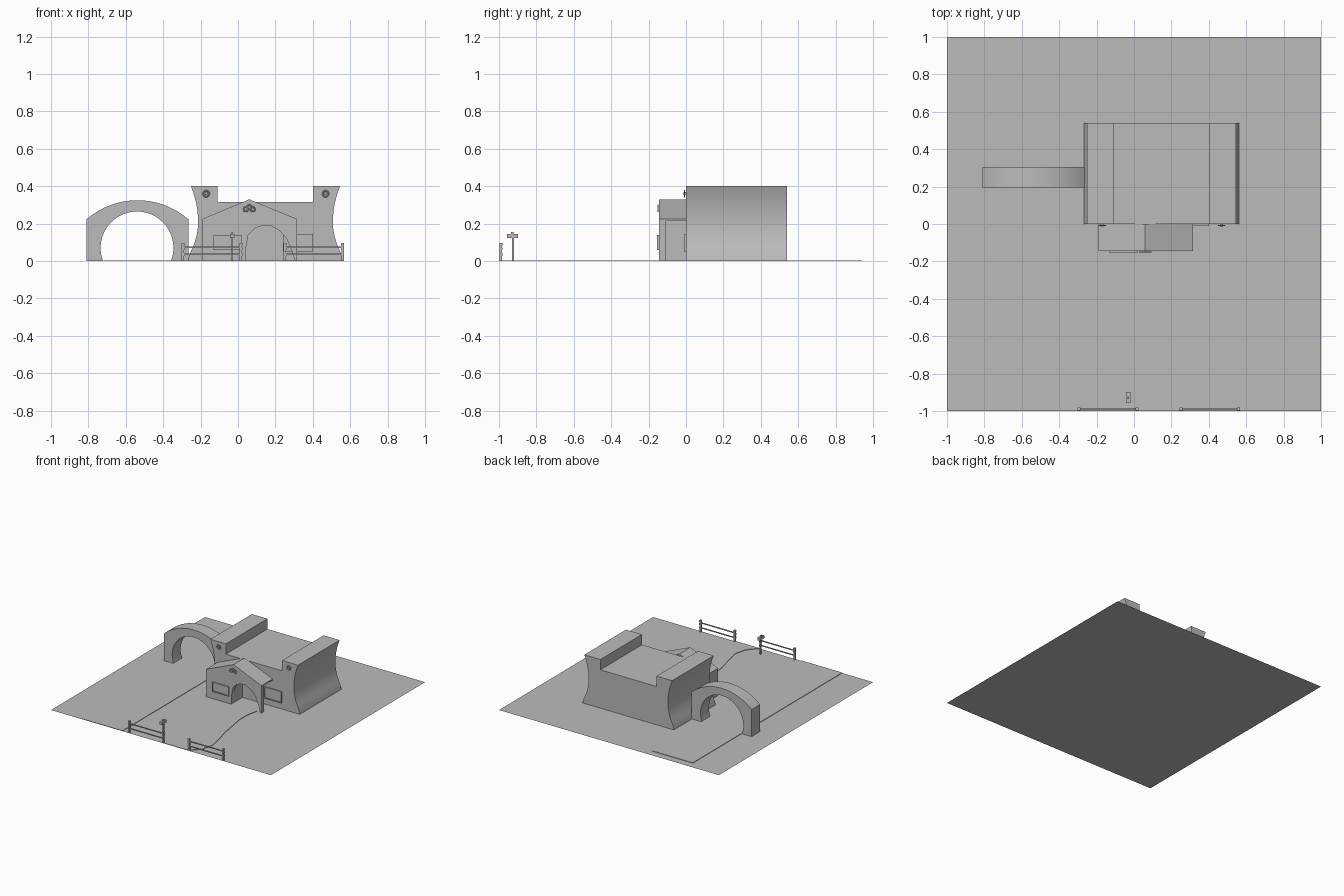
import bpy, bmesh, math
from mathutils import Vector

cube = bpy.data.objects.get("Cube")
if cube:
    bpy.data.objects.remove(cube, do_unlink=True)

grey = bpy.data.materials.new("plain_grey")
grey.use_nodes = True
GREY = (0.5, 0.5, 0.5, 1)
grey.diffuse_color = GREY
grey.node_tree.nodes["Principled BSDF"].inputs["Base Color"].default_value = GREY


def finish(name, bm):
    bmesh.ops.recalc_face_normals(bm, faces=bm.faces)
    mesh = bpy.data.meshes.new(name)
    bm.to_mesh(mesh)
    bm.free()
    mesh.materials.append(grey)
    obj = bpy.data.objects.new(name, mesh)
    bpy.context.collection.objects.link(obj)
    return obj


def extrude(name, outline, start, depth):
    """Fill a closed outline of 3D points and push it along depth."""
    bm = bmesh.new()
    face = bm.faces.new([bm.verts.new(p) for p in outline])
    new = bmesh.ops.extrude_face_region(bm, geom=[face])["geom"]
    moved = [v for v in new if isinstance(v, bmesh.types.BMVert)]
    bmesh.ops.translate(bm, verts=moved, vec=depth)
    bmesh.ops.translate(bm, verts=bm.verts, vec=start)
    return finish(name, bm)


def slab_xz(name, pts, y0, y1):
    return extrude(name, [(x, 0, z) for x, z in pts], (0, y0, 0), (0, y1 - y0, 0))


def slab_xy(name, pts, z0, z1):
    return extrude(name, [(x, y, 0) for x, y in pts], (0, 0, z0), (0, 0, z1 - z0))


def box(name, x0, x1, y0, y1, z0, z1):
    return slab_xy(name, [(x0, y0), (x1, y0), (x1, y1), (x0, y1)], z0, z1)


def arc(cx, cz, r, a0, a1, n):
    angles = [math.radians(a0 + (a1 - a0) * i / n) for i in range(n + 1)]
    return [(cx + r * math.cos(a), cz + r * math.sin(a)) for a in angles]


def smooth(obj):
    bpy.ops.object.select_all(action='DESELECT')
    obj.select_set(True)
    bpy.context.view_layer.objects.active = obj
    bpy.ops.object.shade_smooth_by_angle(angle=math.radians(30))


def ring(name, x, y, z, r, tube):
    bpy.ops.mesh.primitive_torus_add(major_radius=r, minor_radius=tube, major_segments=16,
                                     minor_segments=6, location=(x, y, z),
                                     rotation=(math.pi / 2, 0, 0))
    obj = bpy.context.object
    obj.name = name
    obj.data.materials.append(grey)
    smooth(obj)


def frame(name, x0, x1, y, z0, z1):
    """Window: a thin pane with four border bars."""
    w = 0.008
    box(name + "_pane", x0, x1, y - 0.004, y, z0, z1)
    for label, a, b, c, d in (("bottom", x0, x1, z0, z0 + w), ("top", x0, x1, z1 - w, z1),
                              ("right", x0, x0 + w, z0, z1), ("left", x1 - w, x1, z0, z1)):
        box(name + "_" + label, a, b, y - 0.01, y, c, d)


# Lawn: one flat sheet
bm = bmesh.new()
bmesh.ops.create_grid(bm, x_segments=1, y_segments=1, size=1)
finish("lawn", bm)

# Driveway and winding footpath
box("driveway", -0.72, -0.35, -1, 0.94, 0, 0.004)
bends = [(0.03, -1), (0.1, -0.92), (0.125, -0.82), (0.1, -0.7), (0.07, -0.58),
         (0.05, -0.46), (0.03, -0.34), (0.03, -0.24), (0.05, -0.14)]
bm = bmesh.new()
rows = [[bm.verts.new((x + dx, y, 0.004)) for dx in (0, 0.22)] for x, y in bends]
for a, b in zip(rows, rows[1:]):
    bm.faces.new((a[0], a[1], b[1], b[0]))
rim = bmesh.ops.extrude_face_region(bm, geom=bm.faces[:])["geom"]
bmesh.ops.translate(bm, verts=[v for v in rim if isinstance(v, bmesh.types.BMVert)],
                    vec=(0, 0, -0.004))
finish("footpath", bm)

# Main house: waisted side walls, raised blocks at both ends of the roof
mid, steps = 0.147, 12


def waist(z):
    top, low, neck = 0.399, 0.415, 0.36
    t = (z - 0.21) / 0.19
    end = top if t > 0 else low
    return neck + (end - neck) * t * t if abs(t) < 1 else end


heights = [0.4 * i / steps for i in range(steps + 1)]
right_side = [(mid - waist(z), z) for z in reversed(heights)]
left_side = [(mid + waist(z), z) for z in heights]
house = slab_xz("house_body", right_side + left_side +
                [(0.4, 0.4), (0.4, 0.315), (-0.11, 0.315), (-0.11, 0.4)], 0, 0.54)
smooth(house)

# Porch: gabled front wall with a free-form doorway
front = [(-0.19, 0), (0.04, 0), (0.042, 0.07), (0.055, 0.14), (0.09, 0.175), (0.13, 0.19),
         (0.17, 0.19), (0.22, 0.165), (0.26, 0.12), (0.285, 0.06), (0.305, 0),
         (0.315, 0), (0.315, 0.225), (0.06, 0.33), (-0.19, 0.225)]
slab_xz("porch_front", front, -0.145, -0.11)
slab_xz("porch_room", [(-0.19, 0), (0.04, 0), (0.04, 0.215), (0.315, 0.215),
                       (0.315, 0.225), (0.06, 0.33), (-0.19, 0.225)], -0.11, 0)

# Windows
frame("porch_window", -0.13, 0.02, -0.145, 0.06, 0.14)
frame("house_window", 0.24, 0.4, 0, 0.05, 0.145)

# Round ornaments on the gable and the two end blocks
for x, z in ((0.042, 0.277), (0.078, 0.277), (0.06, 0.288)):
    ring("gable_ring", x, -0.15, z, 0.012, 0.004)
for x in (-0.17, 0.468):
    ring("wall_lamp_rim", x, -0.008, 0.36, 0.016, 0.004)
    slab_xz("wall_lamp", arc(x, 0.36, 0.008, 0, 337.5, 15), -0.014, 0)

# Arch over the driveway
inner = arc(-0.54, 0.07, 0.195, 201, -21, 28)
outer = arc(-0.5375, -0.09, 0.415, 49, 131, 16)
arch = slab_xz("drive_arch", [(-0.81, 0)] + [(x, max(z, 0)) for x, z in inner] +
               [(-0.265, 0)] + outer, 0.195, 0.305)
smooth(arch)

# Fences: posts with round caps and two rails
for x0, x1 in ((-0.295, 0.015), (0.25, 0.56)):
    for x in (x0, x1):
        box("fence_post", x - 0.006, x + 0.006, -0.996, -0.984, 0, 0.085)
        for z in (0.035, 0.065, 0.09):
            box("fence_knob", x - 0.008, x + 0.008, -0.998, -0.982, z - 0.007, z + 0.007)
    for z in (0.035, 0.075):
        box("fence_rail", x0, x1, -0.993, -0.987, z - 0.004, z + 0.004)

# Letter box
box("letter_box_pole", -0.034, -0.026, -0.93, -0.92, 0, 0.122)
box("letter_box", -0.042, -0.02, -0.958, -0.898, 0.122, 0.144)
box("letter_box_flag", -0.034, -0.028, -0.935, -0.922, 0.144, 0.155)
